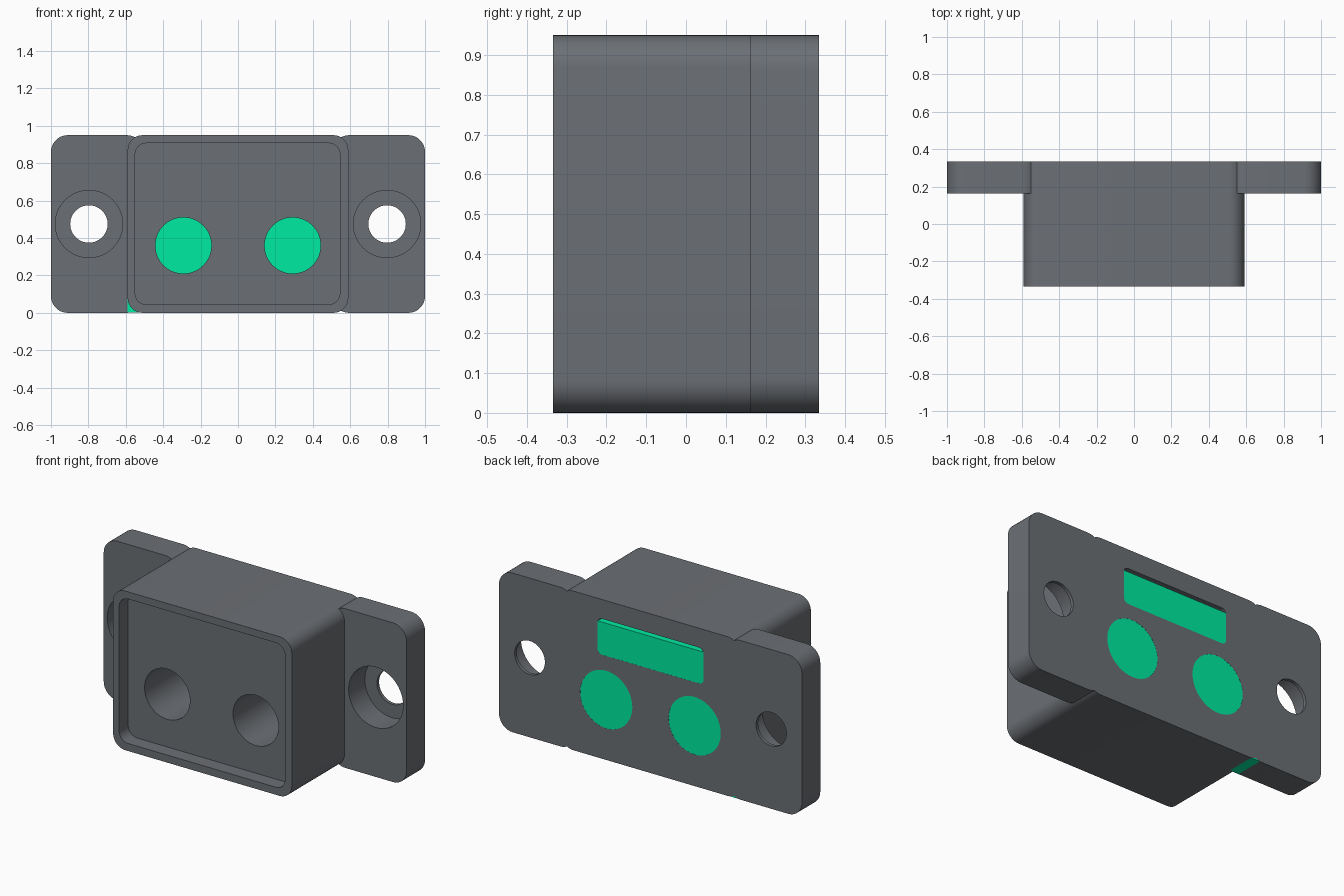
import bpy, bmesh, math

if "Cube" in bpy.data.objects:
    bpy.data.objects.remove(bpy.data.objects["Cube"])

H = 0.95          # overall height
BACK = 0.335      # back plane
FRONT = -0.335    # front plane


def material(name, color):
    mat = bpy.data.materials.new(name)
    mat.diffuse_color = (*color, 1)
    mat.use_nodes = True
    mat.node_tree.nodes["Principled BSDF"].inputs["Base Color"].default_value = mat.diffuse_color
    return mat


dark = material("dark_grey", (0.148, 0.159, 0.175))
green = material("board_green", (0.0, 0.83, 0.35))


def prism(name, outline, y0, y1, mat=dark):
    """Extrude an x-z outline from y0 to y1."""
    bm = bmesh.new()
    face = bm.faces.new([bm.verts.new((x, y0, z)) for x, z in outline])
    ext = bmesh.ops.extrude_face_region(bm, geom=[face])
    verts = [v for v in ext["geom"] if isinstance(v, bmesh.types.BMVert)]
    bmesh.ops.translate(bm, verts=verts, vec=(0, y1 - y0, 0))
    bmesh.ops.recalc_face_normals(bm, faces=bm.faces)
    mesh = bpy.data.meshes.new(name)
    bm.to_mesh(mesh)
    bm.free()
    mesh.materials.append(mat)
    obj = bpy.data.objects.new(name, mesh)
    bpy.context.collection.objects.link(obj)
    return obj


def rounded(x0, x1, z0, z1, r, n=10):
    pts = []
    corners = [(x1 - r, z1 - r), (x0 + r, z1 - r), (x0 + r, z0 + r), (x1 - r, z0 + r)]
    for k, (cx, cz) in enumerate(corners):
        for i in range(n + 1):
            a = math.pi / 2 * (k + i / n)
            pts.append((cx + r * math.cos(a), cz + r * math.sin(a)))
    return pts


def circle(cx, cz, r, n=64):
    return [(cx + r * math.cos(2 * math.pi * i / n),
             cz + r * math.sin(2 * math.pi * i / n)) for i in range(n)]


def select(obj):
    bpy.ops.object.select_all(action='DESELECT')
    obj.select_set(True)
    bpy.context.view_layer.objects.active = obj


def cut(obj, outline, y0, y1):
    """Subtract a prism from the object and apply it."""
    cutter = prism("cutter", outline, y0, y1)
    cutter.hide_render = True
    mod = obj.modifiers.new("cut", 'BOOLEAN')
    mod.operation = 'DIFFERENCE'
    mod.solver = 'EXACT'
    mod.object = cutter
    select(obj)
    bpy.ops.object.modifier_apply(modifier=mod.name)
    bpy.data.objects.remove(cutter)


def smooth(obj):
    select(obj)
    bpy.ops.object.shade_smooth_by_angle(angle=math.radians(30))


# Housing: rounded block with front recess, two bores and a rear slot
housing = prism("housing", rounded(-0.59, 0.59, 0, H, 0.08), FRONT, BACK)
cut(housing, rounded(-0.55, 0.545, 0.045, 0.907, 0.06), FRONT - 0.1, -0.25)
for s in (-1, 1):
    cut(housing, circle(s * 0.292, 0.36, 0.15), -0.3, 0.25)
    cut(housing, circle(s * 0.292, 0.36, 0.172), 0.2, BACK + 0.1)
cut(housing, rounded(-0.35, 0.35, 0.62, 0.835, 0.03), 0.16, BACK + 0.1)
smooth(housing)

# Mounting ears with counterbored screw holes
for side, s in (("left", -1), ("right", 1)):
    x0, x1 = sorted((s * 0.505, s * 1.0))
    ear = prism(side + "_mounting_ear", rounded(x0, x1, 0, H, 0.09), 0.162, BACK)
    cut(ear, circle(s * 0.797, 0.475, 0.18), 0.0, 0.315)
    cut(ear, circle(s * 0.797, 0.475, 0.1), 0.0, BACK + 0.1)
    smooth(ear)

# Green circuit board behind the bores and the slot
board = prism("circuit_board",
              [(-0.59, 0.001), (0.48, 0.001), (0.48, 0.815), (-0.59, 0.815)],
              0.16, BACK - 0.0005, green)
